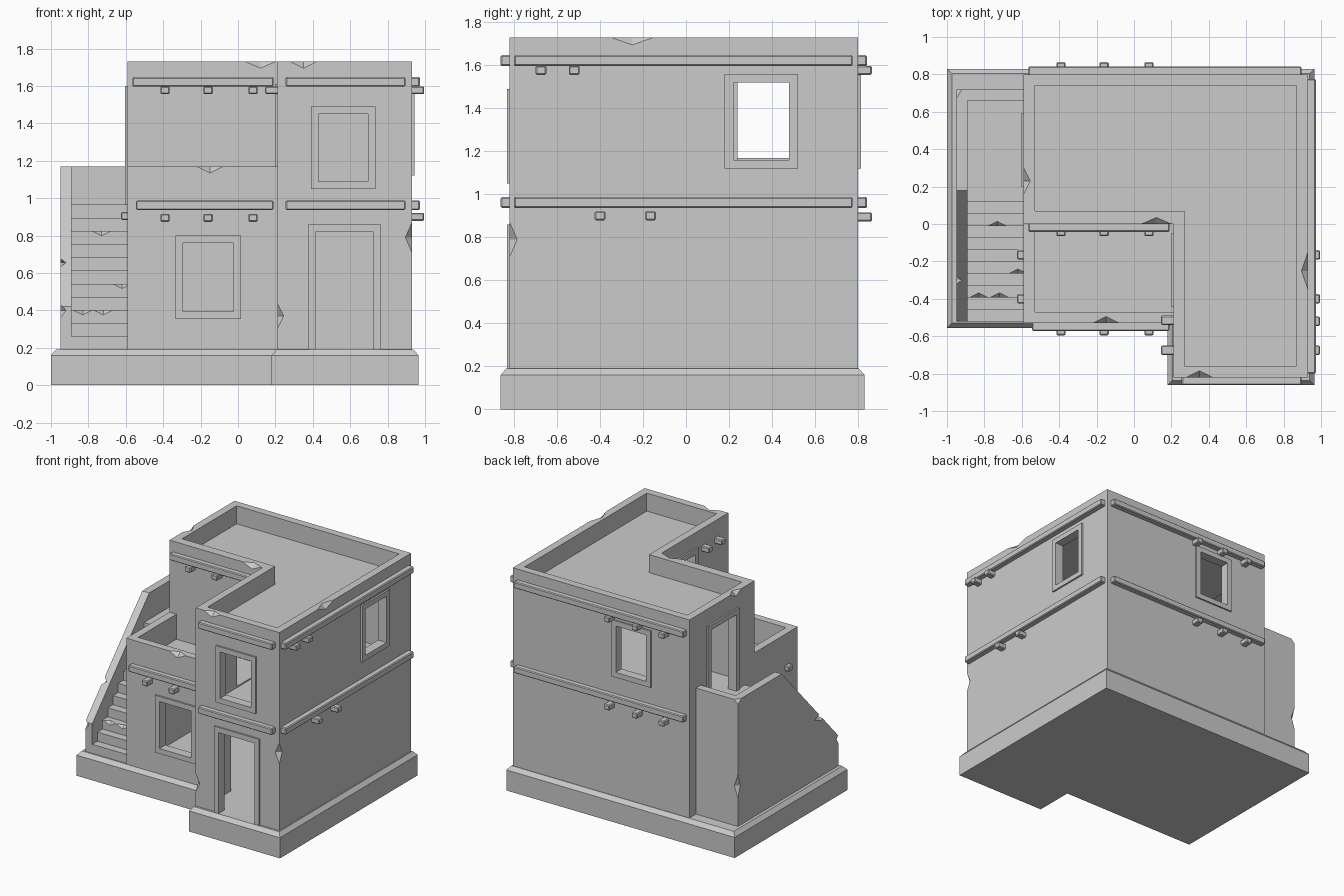
import bpy, bmesh
from mathutils import Vector

if "Cube" in bpy.data.objects:
    bpy.data.objects.remove(bpy.data.objects["Cube"])


def finish(name, bm):
    bmesh.ops.recalc_face_normals(bm, faces=bm.faces)
    me = bpy.data.meshes.new(name)
    bm.to_mesh(me)
    bm.free()
    ob = bpy.data.objects.new(name, me)
    bpy.context.collection.objects.link(ob)
    return ob


def prism(name, pts, axis, lo, hi):
    """Extrude an (x,y) outline along z, or a (y,z) outline along x."""
    bm = bmesh.new()
    place = (lambda p: (p[0], p[1], lo)) if axis == 'z' else (lambda p: (lo, p[0], p[1]))
    face = bm.faces.new([bm.verts.new(place(p)) for p in pts])
    ext = bmesh.ops.extrude_face_region(bm, geom=[face])
    d = Vector((0, 0, hi - lo)) if axis == 'z' else Vector((hi - lo, 0, 0))
    for v in ext['geom']:
        if isinstance(v, bmesh.types.BMVert):
            v.co += d
    return finish(name, bm)


def boxes(name, items, bevel=0):
    """One object made of boxes given as (x0,x1,y0,y1,z0,z1)."""
    bm = bmesh.new()
    for x0, x1, y0, y1, z0, z1 in items:
        for v in bmesh.ops.create_cube(bm, size=1)['verts']:
            v.co = ((x0 + x1) / 2 + v.co.x * (x1 - x0),
                    (y0 + y1) / 2 + v.co.y * (y1 - y0),
                    (z0 + z1) / 2 + v.co.z * (z1 - z0))
    ob = finish(name, bm)
    if bevel:
        m = ob.modifiers.new('bevel', 'BEVEL')
        m.width, m.segments = bevel, 1
    return ob


def boolean(target, cutter, op='DIFFERENCE'):
    """Apply a boolean and drop the cutter."""
    m = target.modifiers.new('bool', 'BOOLEAN')
    m.operation, m.object, m.solver = op, cutter, 'EXACT'
    dg = bpy.context.evaluated_depsgraph_get()
    me = bpy.data.meshes.new_from_object(target.evaluated_get(dg))
    target.modifiers.clear()
    target.data = me
    bpy.data.objects.remove(cutter)


def chip(target, pos, axis, length, depth=0.035):
    """Knock a faceted chip out of an edge running along axis."""
    r = [depth] * 3
    r['xyz'.index(axis)] = length / 2
    bm = bmesh.new()
    p = Vector(pos)
    ax = [Vector((r[0], 0, 0)), Vector((0, r[1], 0)), Vector((0, 0, r[2]))]
    vs = [bm.verts.new(p + s * a) for a in ax for s in (1, -1)]
    for i in (0, 1):
        for j in (2, 3):
            for k in (4, 5):
                bm.faces.new((vs[i], vs[j], vs[k]))
    boolean(target, finish('chip_cutter', bm))


def oriented(axis, d0, d1, a0, a1, z0, z1):
    """Box with depth d along axis and width a along the other one."""
    d0, d1 = sorted((d0, d1))
    return (d0, d1, a0, a1, z0, z1) if axis == 'x' else (a0, a1, d0, d1, z0, z1)


# stepped plinth with sloped top edge
base = prism('plinth', [(-1, -.555), (.18, -.555), (.18, -.862), (.965, -.862),
                        (.965, .83), (-1, .83)], 'z', 0, .16)
bm = bmesh.new()
bm.from_mesh(base.data)
top = max(bm.faces, key=lambda f: f.calc_center_median().z)
bmesh.ops.inset_region(bm, faces=[top], thickness=.026, use_even_offset=True)
for v in top.verts:
    v.co.z = .19
bm.to_mesh(base.data)
bm.free()

# house walls: tall L block joined to a low terrace block
house = prism('house_walls', [(-.59, 0), (.21, 0), (.21, -.82), (.93, -.82),
                              (.93, .8), (-.59, .8)], 'z', .19, 1.73)
terrace = boxes('terrace', [(-.59, .24, -.53, .03, .19, 1.17)])
boolean(terrace, boxes('cut', [(-.53, .4, -.47, .2, .975, 1.4)]))
boolean(house, terrace, 'UNION')

# roof recess, upper room and lower room
INNER = [(-.53, .07), (.27, .07), (.27, -.76), (.87, -.76), (.87, .74), (-.53, .74)]
boolean(house, prism('cut', INNER, 'z', 1.59, 1.9))
boolean(house, prism('cut', INNER, 'z', .965, 1.53))
LOWER = [(x, -.47 if y == .07 else y) for x, y in INNER]
boolean(house, prism('cut', LOWER, 'z', .1, .91))

# openings with raised frames: name, axis, wall position, outward sign, frame extents
OPENINGS = [
    ('front_door', 'y', -.82, -1, .375, .765, .19, .86),
    ('front_upper_window', 'y', -.82, -1, .39, .735, 1.05, 1.49),
    ('front_lower_window', 'y', -.53, -1, -.335, .015, .355, .80),
    ('right_window', 'x', .93, 1, .18, .52, 1.12, 1.56),
    ('back_window', 'y', .80, 1, -.265, .075, 1.12, 1.56),
    ('stair_door', 'x', -.59, -1, .20, .59, .965, 1.60),
    ('terrace_door', 'x', .21, -1, -.44, -.05, .975, 1.61),
]
W = .04
for name, axis, at, s, a0, a1, z0, z1 in OPENINGS:
    door = 'door' in name
    bottom = z0 if door else z0 + W
    boolean(house, boxes('cut', [oriented(axis, at + s * .05, at - s * .09,
                                          a0 + W, a1 - W, bottom, z1 - W)]))
    out, inn = at + s * .013, at - s * .02
    parts = [oriented(axis, out, inn, a0, a0 + W, z0, z1),
             oriented(axis, out, inn, a1 - W, a1, z0, z1),
             oriented(axis, out, inn, a0 + W, a1 - W, z1 - W, z1)]
    if not door:
        parts.append(oriented(axis, out, inn, a0 + W, a1 - W, z0, z0 + W))
    boxes(name + '_frame', parts)

# worn chips on the wall edges
for pos, axis, length in [((.35, -.82, 1.73), 'x', .14), ((.93, -.25, 1.73), 'y', .2),
                          ((.93, -.82, .79), 'z', .16), ((.21, -.82, .37), 'z', .14),
                          ((-.59, .23, 1.73), 'y', .14), ((.12, 0, 1.73), 'x', .16),
                          ((-.15, -.53, 1.17), 'x', .14)]:
    chip(house, pos, axis, length)

# outside stair: steps, landing, sloping side wall and back wall
N, Y0, Y1, Z0, Z1 = 11, -.52, .18, .19, .965
steps = [(Y0, Z0)]
for i in range(N):
    z = Z0 + (Z1 - Z0) * (i + 1) / N
    steps.append((Y0 + (Y1 - Y0) * i / N, z))
    steps.append((Y0 + (Y1 - Y0) * (i + 1) / N if i < N - 1 else .68, z))
steps.append((.68, Z0))
stair = prism('stair_steps', steps, 'x', -.90, -.588)
for x, k in [(-.83, 2), (-.72, 2), (-.62, 4), (-.73, 8)]:
    chip(stair, (x, Y0 + (Y1 - Y0) * k / N, Z0 + (Z1 - Z0) * (k + 1) / N), 'x', .1, .025)
side = prism('stair_side_wall', [(-.52, .19), (-.52, .42), (.18, 1.17), (.72, 1.17),
                                 (.72, .19)], 'x', -.95, -.89)
boolean(side, boxes('stair_back_wall', [(-.92, -.588, .66, .72, .19, 1.17)]), 'UNION')
for pos, axis, length in [((-.95, -.52, .65 - .25), 'z', .08), ((-.95, -.30, .655), 'y', .16),
                          ((-.95, .72, .5), 'z', .18), ((-.95, .72, 1.17), 'y', .1)]:
    chip(side, pos, axis, length, .03)

# ledges at roof and floor level
for level, z in (('upper', 1.597), ('lower', .937)):
    y, x0 = (0, -.565) if level == 'upper' else (-.53, -.545)
    for place, axis, at, s, a0, a1 in [('front_left', 'y', y, -1, x0, .19),
                                       ('front_right', 'y', -.82, -1, .255, .895),
                                       ('right', 'x', .93, 1, -.80, .775),
                                       ('back', 'y', .80, 1, -.565, .895)]:
        boxes(f'{level}_{place}_ledge',
              [oriented(axis, at + s * .042, at - s * .01, a0, a1, z, z + .05)], .006)

# projecting roof beam ends in rows
ROWS = [
    ('front_upper', 'y', 0, -1, 1.577, (-.39, -.16, .08)),
    ('front_lower', 'y', -.53, -1, .895, (-.39, -.16, .08)),
    ('back_upper', 'y', .80, 1, 1.577, (-.39, -.16, .08)),
    ('back_lower', 'y', .80, 1, .895, (-.39, -.16, .08)),
    ('right_upper', 'x', .93, 1, 1.577, (-.675, -.52)),
    ('right_lower', 'x', .93, 1, .9, (-.40, -.165)),
    ('tower_left', 'x', .21, -1, 1.577, (-.675, -.515)),
    ('terrace_left', 'x', -.59, -1, .905, (-.40, -.165)),
]
for name, axis, at, s, z, centres in ROWS:
    reach = .035 if name == 'terrace_left' else .065
    boxes(name + '_beam_ends',
          [oriented(axis, at + s * reach, at - s * .02, c - .025, c + .025, z - .021, z + .021)
           for c in centres], .006)
